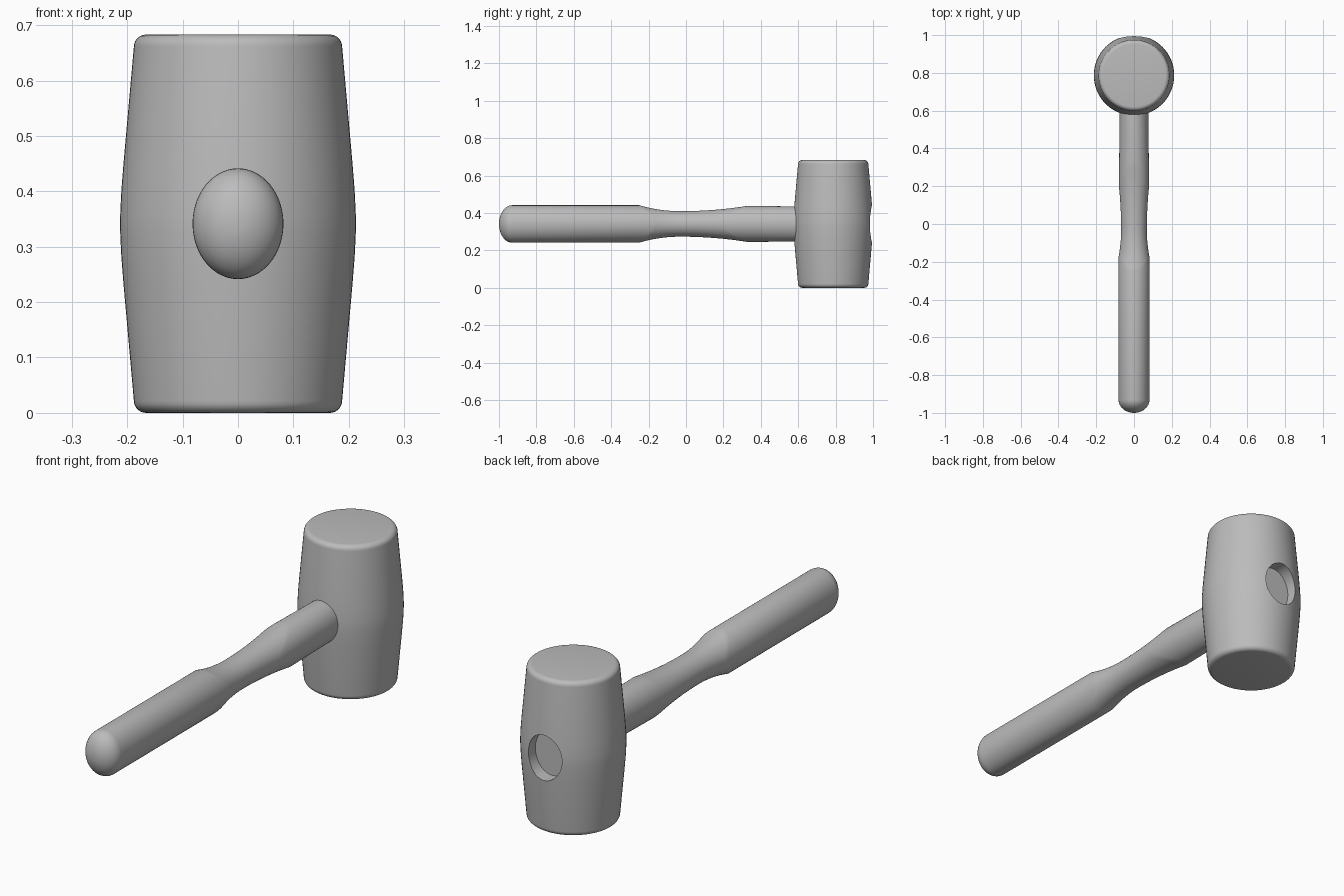
import bpy, bmesh, math

if "Cube" in bpy.data.objects:
    bpy.data.objects.remove(bpy.data.objects["Cube"])

MID_Z, HEAD_Y = 0.3415, 0.787
HALF_X, HALF_Z = 0.082, 0.1

grey = bpy.data.materials.new("mallet_grey")
grey.use_nodes = True
grey.diffuse_color = (0.5, 0.5, 0.5, 1)
grey.node_tree.nodes["Principled BSDF"].inputs["Base Color"].default_value = (0.5, 0.5, 0.5, 1)


def loft(name, rings):
    """Skin closed rings of points and cap both ends."""
    bm = bmesh.new()
    loops = [[bm.verts.new(p) for p in ring] for ring in rings]
    for a, b in zip(loops, loops[1:]):
        for i in range(len(a)):
            j = (i + 1) % len(a)
            bm.faces.new((a[i], a[j], b[j], b[i]))
    bm.faces.new(loops[0])
    bm.faces.new(loops[-1])
    bmesh.ops.recalc_face_normals(bm, faces=bm.faces)
    mesh = bpy.data.meshes.new(name)
    bm.to_mesh(mesh)
    bm.free()
    mesh.materials.append(grey)
    ob = bpy.data.objects.new(name, mesh)
    bpy.context.collection.objects.link(ob)
    return ob


def smooth(ob, degrees):
    bpy.ops.object.select_all(action="DESELECT")
    ob.select_set(True)
    bpy.context.view_layer.objects.active = ob
    bpy.ops.object.shade_smooth_by_angle(angle=math.radians(degrees))


def angles(n):
    return [2 * math.pi * i / n for i in range(n)]


# Head: barrel profile with rounded rims, mirrored about the middle
FILLET = 0.022
lower = [(0.188 - FILLET + FILLET * math.sin(t), FILLET - FILLET * math.cos(t))
         for t in (math.pi / 2 * i / 6 for i in range(7))]
lower += [(0.2065, 0.23), (0.2105, 0.28), (0.2125, 0.32)]
profile = lower + [(0.213, MID_Z)] + [(r, 2 * MID_Z - z) for r, z in reversed(lower)]
head = loft("mallet_head", [[(r * math.cos(a), HEAD_Y + r * math.sin(a), z) for a in angles(64)]
                            for r, z in profile])

# Oval socket at the back of the head, showing the recessed handle end
cutter = loft("socket_cutter", [[(HALF_X * math.cos(a), y, MID_Z + HALF_Z * math.sin(a))
                                 for a in angles(48)] for y in (0.935, 1.2)])
cutter.hide_render = True
cut = head.modifiers.new("socket", "BOOLEAN")
cut.operation = "DIFFERENCE"
cut.solver = "EXACT"
cut.object = cutter
bpy.context.view_layer.objects.active = head
bpy.ops.object.modifier_apply(modifier=cut.name)
bpy.data.objects.remove(cutter)
smooth(head, 35)

# Handle: oval bar with a round waist turned into it
WAIST_R, WAIST_Y = 0.068, -0.03
GRIP_CURVE, NECK_CURVE = 0.66, 0.22


def oval_point(a, y, r):
    return (r * math.cos(a), y, MID_Z + r * math.sin(a))


def oval_radius(a):
    return 1 / math.hypot(math.cos(a) / HALF_X, math.sin(a) / HALF_Z)


def waist_point(a, t, scale, curve, side):
    """Point on the turned waist; t runs from the waist centre to its edge."""
    reach = math.sqrt((oval_radius(a) * scale - WAIST_R) / curve) * t
    return oval_point(a, WAIST_Y + side * reach, WAIST_R + curve * reach ** 2)


STEPS = 10
around = angles(64)
rings = []
for i in range(1, 13):
    t = math.pi / 2 * i / 12
    rings.append([oval_point(a, -0.93 - 0.07 * math.cos(t), oval_radius(a) * math.sin(t))
                  for a in around])
for i in range(STEPS, -1, -1):
    rings.append([waist_point(a, i / STEPS, 1, GRIP_CURVE, -1) for a in around])
for i in range(1, STEPS + 1):
    rings.append([waist_point(a, i / STEPS, 0.97, NECK_CURVE, 1) for a in around])
for y, scale in ((0.6, 0.93), (0.9, 0.93)):
    rings.append([oval_point(a, y, oval_radius(a) * scale) for a in around])
smooth(loft("handle", rings), 30)
